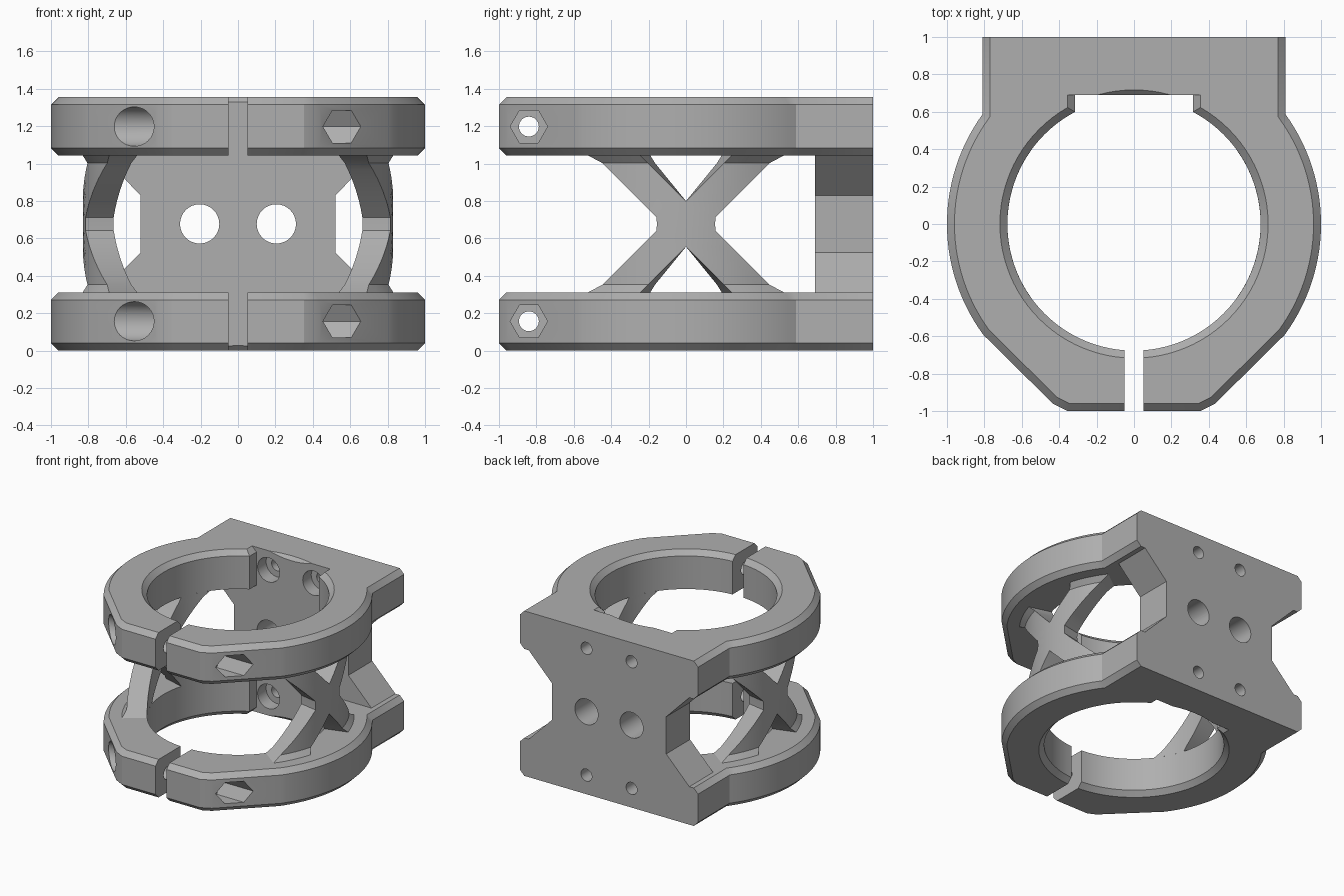
import bpy, bmesh
from math import cos, sin, pi, radians, sqrt

MID, RING_H, CHAMFER = 0.6775, 0.312, 0.04
BORE, SHELL = 0.677, 0.83

cube = bpy.data.objects.get("Cube")
if cube:
    bpy.data.objects.remove(cube, do_unlink=True)

grey = bpy.data.materials.new("plain grey")
grey.use_nodes = True
grey.diffuse_color = (0.43, 0.43, 0.43, 1)
grey.node_tree.nodes["Principled BSDF"].inputs["Base Color"].default_value = grey.diffuse_color


def loft(loops):
    """Closed solid through equal-length vertex loops."""
    bm = bmesh.new()
    rows = [[bm.verts.new(p) for p in loop] for loop in loops]
    n = len(rows[0])
    for a, b in zip(rows, rows[1:]):
        for i in range(n):
            bm.faces.new((a[i], a[(i + 1) % n], b[(i + 1) % n], b[i]))
    bm.faces.new(rows[0])
    bm.faces.new(rows[-1])
    bmesh.ops.recalc_face_normals(bm, faces=bm.faces)
    return bm


def prism_y(outline, y0, y1):
    return loft([[(x, y, z) for x, z in outline] for y in (y0, y1)])


def box(x0, x1, y0, y1, z0, z1):
    return prism_y([(x0, z0), (x1, z0), (x1, z1), (x0, z1)], y0, y1)


def circle(r, n):
    return [(r * cos(2 * pi * i / n), r * sin(2 * pi * i / n)) for i in range(n)]


def hole_y(x, z, r, y0, y1):
    return prism_y([(x + a, z + b) for a, b in circle(r, 32)], y0, y1)


def hole_x(y, z, r, x0, x1, n=32):
    return loft([[(x, y + a, z + b) for a, b in circle(r, n)] for x in (x0, x1)])


def make(name, bm):
    """Object whose origin sits on the middle height of the model."""
    bmesh.ops.translate(bm, verts=bm.verts, vec=(0, 0, -MID))
    mesh = bpy.data.meshes.new(name)
    bm.to_mesh(mesh)
    bm.free()
    mesh.materials.append(grey)
    ob = bpy.data.objects.new(name, mesh)
    ob.location.z = MID
    bpy.context.collection.objects.link(ob)
    return ob


def finish(ob, cutters=(), mirror=None):
    """Cut, mirror, bake the modifiers and shade."""
    tools = [make("cutter", c) for c in cutters]
    for tool in tools:
        tool.hide_render = True
        mod = ob.modifiers.new("cut", 'BOOLEAN')
        mod.operation, mod.solver, mod.object = 'DIFFERENCE', 'EXACT', tool
    if mirror:
        mod = ob.modifiers.new("mirror", 'MIRROR')
        mod.use_axis = mirror
        mod.use_mirror_merge = True
        mod.merge_threshold = 0.0005
    bpy.context.view_layer.update()
    graph = bpy.context.evaluated_depsgraph_get()
    baked = bpy.data.meshes.new_from_object(ob.evaluated_get(graph))
    ob.modifiers.clear()
    ob.data = baked
    for tool in tools:
        bpy.data.objects.remove(tool, do_unlink=True)
    bpy.ops.object.select_all(action='DESELECT')
    ob.select_set(True)
    bpy.context.view_layer.objects.active = ob
    bpy.ops.object.shade_smooth_by_angle(angle=radians(25))


# Clamp ring outline: square back, round sides, tapered front
half = [(0.81, 1.0)]
half += [(cos(radians(a)), sin(radians(a))) for a in [36 - 72.4 * i / 28 for i in range(29)]]
half += [(0.434, -0.96), (0.354, -1.0)]
outline = half + [(-x, y) for x, y in reversed(half)]
ring = loft([[(x, y, z) for x, y in outline] for z in (0, RING_H)])
rim = [e for e in ring.edges
       if abs(e.verts[0].co.z - e.verts[1].co.z) < 1e-6
       and not all(v.co.y > 0.999 for v in e.verts)]
bmesh.ops.bevel(ring, geom=rim, offset=CHAMFER, offset_type='OFFSET',
                segments=1, affect='EDGES', clamp_overlap=False)

# Bore, flat back recess, front slot
bore = loft([[(x, y, z) for x, y in circle(r, 96)]
             for r, z in ((BORE + 0.05, -0.01), (BORE, CHAMFER), (BORE, 0.4))])
recess_half = [(0.365, -0.01), (0.315, CHAMFER), (0.315, 0.4)]
recess = prism_y(recess_half + [(-x, z) for x, z in reversed(recess_half)], 0.3, 0.69)
cuts = [bore, recess, box(-0.05, 0.05, -1.2, -0.4, -0.1, 0.5)]

# Clamp bolt hole with round head pocket and hexagonal nut pocket
BOLT_Y, BOLT_Z = -0.84, 0.157
cuts += [hole_x(BOLT_Y, BOLT_Z, 0.053, -1.2, 1.2),
         hole_x(BOLT_Y, BOLT_Z, 0.105, -1.2, -0.36),
         hole_x(BOLT_Y, BOLT_Z, 0.1, 0.36, 1.2, 6)]

# Mounting screw holes with counterbores
for x in (-0.205, 0.205):
    cuts += [hole_y(x, BOLT_Z, 0.05, 0.5, 1.2), hole_y(x, BOLT_Z, 0.1, 0.6, 0.8)]
finish(make("clamp_rings", ring), cuts, (False, False, True))

# Back plate with notched sides between the rings
side = [(0.73, RING_H), (0.52, 0.525), (0.52, 0.83), (0.73, 2 * MID - RING_H)]
plate = prism_y(side + [(-x, z) for x, z in reversed(side)], 0.69, 1.0)
finish(make("back_plate", plate),
       [hole_y(x, MID, 0.105, 0.5, 1.2) for x in (-0.205, 0.205)])

# Crossed side braces: one quarter on a curved shell, then mirrored
brace = bmesh.new()
STEPS = 4
rows = []
for dz in (0, 0.035, 0.08, 0.122, 0.18, 0.24, 0.29, 0.325, 0.3655):
    foot = 0.035 if dz > 0.33 else 0
    y0, y1 = max(0, dz - 0.122), max(0.156, dz + 0.122) + foot
    r = SHELL + foot
    outer, inner = [], []
    for i in range(STEPS + 1):
        y = y0 + (y1 - y0) * i / STEPS
        x = sqrt(r * r - y * y)
        k = BORE / r
        outer.append(brace.verts.new((x, y, MID + dz)))
        inner.append(brace.verts.new((x * k, y * k, MID + dz)))
    rows.append((y0, outer, inner))
for (ya, oa, ia), (yb, ob_, ib) in zip(rows, rows[1:]):
    for i in range(STEPS):
        brace.faces.new((oa[i], oa[i + 1], ob_[i + 1], ob_[i]))
        brace.faces.new((ia[i + 1], ia[i], ib[i], ib[i + 1]))
    brace.faces.new((oa[-1], ia[-1], ib[-1], ob_[-1]))
    if yb > 0.001:
        brace.faces.new((ia[0], oa[0], ob_[0], ib[0]))
finish(make("cross_braces", brace), (), (True, True, True))
